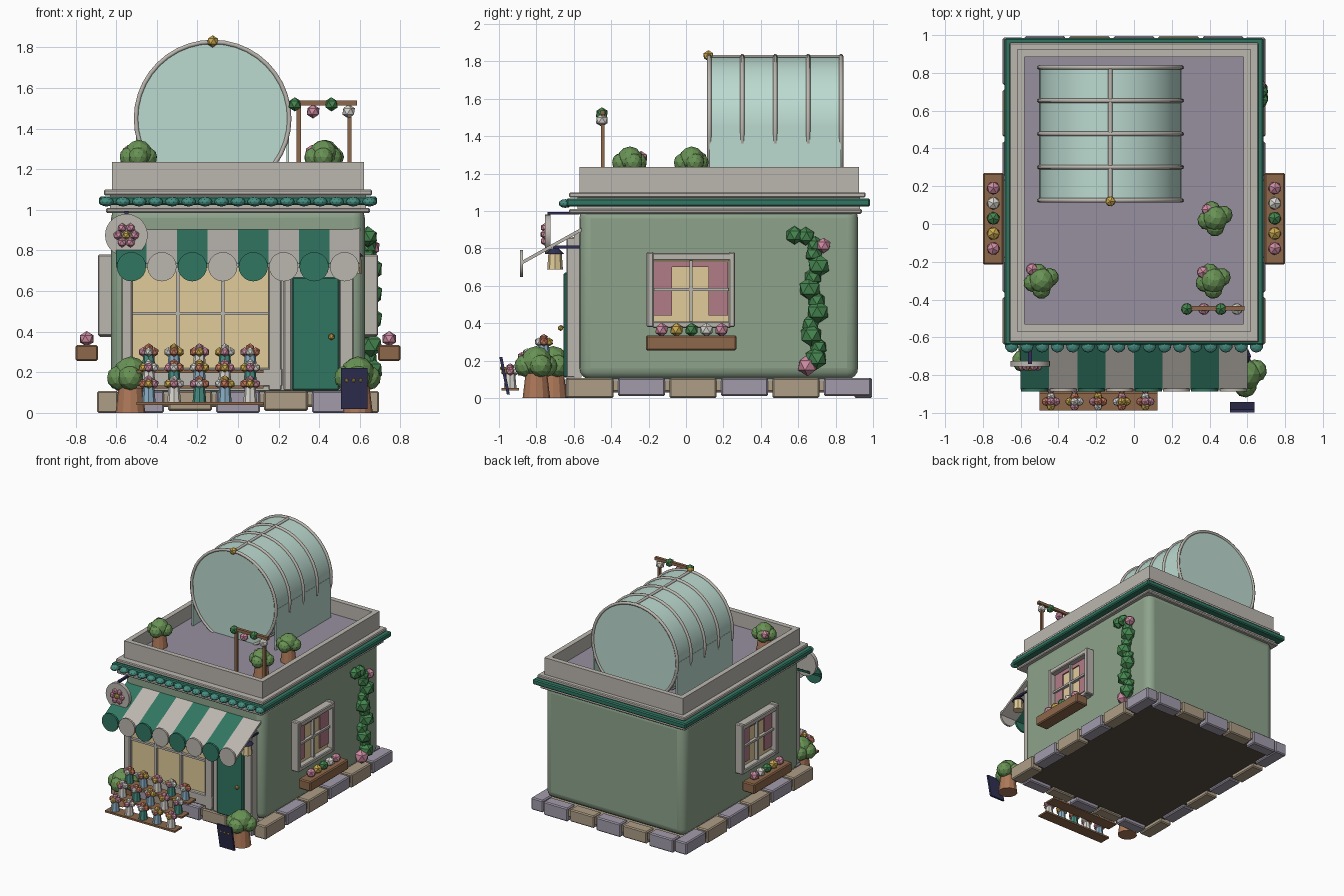
import bpy, bmesh, math, random
from mathutils import Matrix, Vector

if "Cube" in bpy.data.objects:
    bpy.data.objects.remove(bpy.data.objects["Cube"])
random.seed(4)

COL = dict(wall=(.27, .37, .26), trim=(.50, .47, .43), teal=(.03, .18, .12), bead=(.06, .27, .22), tan=(.42, .34, .24),
           slate=(.36, .33, .41), under=(.10, .08, .06), roof=(.31, .28, .35), glass=(.50, .70, .63), wood=(.27, .14, .07),
           gold=(.60, .40, .08), leaf=(.14, .29, .09), ivy=(.06, .24, .08), pink=(.62, .26, .36), white=(.70, .68, .63),
           terra=(.42, .19, .10), navy=(.03, .03, .09), cream=(.75, .60, .32), blue=(.25, .42, .55), red=(.60, .20, .12),
           curtain=(.45, .20, .24))
MATS = {}

def material(col):
    if col not in MATS:
        MATS[col] = bpy.data.materials.new(col)
        MATS[col].diffuse_color = (*COL[col], 1)
    return MATS[col]

def finish(name, bm, col, bevel=0, smooth=False, segs=1):
    me = bpy.data.meshes.new(name)
    bmesh.ops.recalc_face_normals(bm, faces=bm.faces)
    bm.to_mesh(me)
    bm.free()
    ob = bpy.data.objects.new(name, me)
    bpy.context.collection.objects.link(ob)
    me.materials.append(material(col))
    if bevel:
        m = ob.modifiers.new("bevel", 'BEVEL')
        m.width, m.segments = bevel, segs
    if smooth:
        bpy.ops.object.select_all(action='DESELECT')
        ob.select_set(True)
        bpy.context.view_layer.objects.active = ob
        bpy.ops.object.shade_smooth_by_angle(angle=math.radians(40))
    return ob

def boxes(name, bounds, col, bevel=0, **kw):
    bm = bmesh.new()
    for x0, x1, y0, y1, z0, z1 in bounds:
        M = Matrix.Translation(((x0+x1)/2, (y0+y1)/2, (z0+z1)/2)) @ Matrix.Diagonal((abs(x1-x0), y1-y0, z1-z0, 1))
        bmesh.ops.create_cube(bm, size=1, matrix=M)
    return finish(name, bm, col, bevel, **kw)

def balls(name, items, col, sub=1, flat=1):
    bm = bmesh.new()
    for x, y, z, r in items:
        M = Matrix.Translation((x, y, z)) @ Matrix.Diagonal((1, 1, flat, 1)) @ Matrix.Rotation(random.random()*3, 4, 'Z')
        bmesh.ops.create_icosphere(bm, subdivisions=sub, radius=r, matrix=M)
    return finish(name, bm, col)

def cones(name, items, col, n=10, axis=None):
    # items: centre x, y, z, bottom radius, top radius, height
    bm = bmesh.new()
    R = Matrix.Rotation(math.pi/2, 4, axis) if axis else Matrix()
    for x, y, z, r1, r2, h in items:
        bmesh.ops.create_cone(bm, cap_ends=True, segments=n, radius1=r1, radius2=r2, depth=h,
                              matrix=Matrix.Translation((x, y, z)) @ R)
    return finish(name, bm, col, smooth=n > 12)

def prism(name, prof, x0, x1, col):
    # extrudes a (y, z) profile along x
    bm = bmesh.new()
    f = bm.faces.new([bm.verts.new((x0, y, z)) for y, z in prof])
    g = bmesh.ops.extrude_face_region(bm, geom=[f])
    bmesh.ops.translate(bm, vec=(x1-x0, 0, 0), verts=[v for v in g['geom'] if isinstance(v, bmesh.types.BMVert)])
    return finish(name, bm, col)

def tube(name, paths, r, col, cyclic=False):
    cu = bpy.data.curves.new(name, 'CURVE')
    cu.dimensions, cu.bevel_depth, cu.bevel_resolution, cu.use_fill_caps = '3D', r, 1, True
    for pts in paths:
        s = cu.splines.new('POLY')
        s.points.add(len(pts)-1)
        s.use_cyclic_u = cyclic
        for p, q in zip(s.points, pts):
            p.co = (*q, 1)
    ob = bpy.data.objects.new(name, cu)
    bpy.context.collection.objects.link(ob)
    cu.materials.append(material(col))

def potted_bush(name, x, y, z, s):
    cones(name+"_pot", [(x, y, z+.063*s, .07*s, .055*s, .126*s)], 'terra', 12)
    balls(name+"_leaves", [(x, y, z+.185*s, .08*s)] + [(x+.055*s*math.cos(a), y+.055*s*math.sin(a), z+.165*s, .058*s)
          for a in (.4, 2.0, 3.4, 4.7)], 'leaf', 2)

# Stone base: dark underside, core and alternating blocks
boxes("base_underside", [(-.63, .63, -.59, .93, .03, .08)], 'under')
boxes("base_core", [(-.68, .68, -.63, .98, .04, .095)], 'tan')
stones = {'tan': [], 'slate': []}
for i in range(6):
    y = -.65 + i*.275
    for s in (-1, 1):
        stones['tan' if i % 2 == 0 else 'slate'].append((s*.59, s*.695, y+.012, y+.263, .01*(i % 2), .108))
for i in range(5):
    x = -.59 + i*.236
    for y in (-.645, .90):
        stones['slate' if i % 2 == 0 else 'tan'].append((x+.01, x+.226, y, y+.095, .01*(i % 2), .108))
for c, b in stones.items():
    boxes("base_stones_"+c, b, c, .008)

# Body and cornice
boxes("walls", [(-.625, .625, -.57, .92, .10, 1.02)], 'wall', .06, smooth=True, segs=4)
boxes("cornice_lower", [(-.65, .65, -.625, .94, .985, 1.01)], 'trim', .006)
boxes("cornice_teal", [(-.685, .685, -.64, .985, 1.024, 1.066)], 'teal', .008)
boxes("cornice_upper", [(-.66, .66, -.625, .96, 1.072, 1.10)], 'trim', .006)
boxes("cornice_core", [(-.63, .63, -.58, .93, 1.0, 1.09)], 'trim')
balls("cornice_beads", [(-.648+i*.081, -.645, 1.04, .036) for i in range(17)], 'bead', 2, .65)

# Roof and parapet
boxes("roof_floor", [(-.6, .6, -.55, .90, 1.08, 1.125)], 'roof')
boxes("parapet", [(-.62, .62, -.57, -.53, 1.1, 1.235), (-.62, .62, .885, .925, 1.1, 1.235),
                  (-.62, -.58, -.53, .885, 1.1, 1.235), (.58, .62, -.53, .885, 1.1, 1.235)], 'trim')

# Barrel greenhouse: glass drum, upright side panes, ring ribs
cx, cz, R = -.125, 1.45, .375
cones("greenhouse_glass", [(cx, .478, cz, R, R, .705)], 'glass', 40, 'X')
boxes("greenhouse_side_panes", [(cx+s*(R-.012), cx+s*(R+.002), .125, .83, 1.12, cz) for s in (-1, 1)], 'glass')
ys = [.125+i*.176 for i in range(5)]
ring = [(cx+(R+.003)*math.cos(a*math.tau/40), cz+(R+.003)*math.sin(a*math.tau/40)) for a in range(40)]
tube("greenhouse_ribs", [[(x, y, z) for x, z in ring] for y in ys], .012, 'trim', True)
tube("greenhouse_ridge", [[(cx, .125, cz+R), (cx, .83, cz+R)]], .012, 'trim')
balls("greenhouse_finial", [(cx, .12, 1.83, .03)], 'gold')

# Roof garden
for i, (x, y, px, py) in enumerate([(-.49, -.30, -.54, -.24), (.43, .03, .39, .075), (.42, -.30, .365, -.255)]):
    potted_bush(f"roof_bush_{i}", x, y, 1.12, .85)
    balls(f"roof_bush_flower_{i}", [(px, py, 1.285, .036)], 'pink')
boxes("garland_frame", [(.288, .310, -.455, -.435, 1.12, 1.53), (.54, .56, -.455, -.435, 1.12, 1.53),
                        (.265, .585, -.457, -.433, 1.515, 1.538)], 'wood')
balls("garland_green", [(.28, -.45, 1.52, .035), (.46, -.45, 1.52, .035)], 'ivy')
balls("garland_pink", [(.37, -.45, 1.485, .035)], 'pink')
balls("garland_white", [(.545, -.45, 1.485, .035)], 'white')

# Shopfront: surround, window with glazing bars, door
boxes("shopfront_panel", [(-.57, .57, -.60, -.56, .11, .88)], 'trim')
boxes("shop_window_glass", [(-.52, .15, -.61, -.59, .22, .84)], 'cream')
boxes("shopfront_frame", [(-.575, -.52, -.64, -.58, .11, .84), (.15, .215, -.64, -.58, .11, .84),
                          (.50, .57, -.64, -.58, .11, .84), (.225, .265, -.64, -.58, .11, .84),
                          (-.57, .22, -.64, -.58, .13, .22), (-.575, .57, -.64, -.58, .80, .86)], 'trim', .006)
boxes("shop_window_bars", [(x-.008, x+.008, -.63, -.60, .2, .84) for x in (-.297, -.075)]
      + [(-.52, .15, -.63, -.60, .482, .498)], 'trim')
boxes("door", [(.265, .50, -.655, -.59, .11, .67)], 'teal', .008)
balls("door_knob", [(.46, -.67, .375, .017)], 'gold')

# Striped awning with scalloped edge
for i in range(8):
    x = -.60 + i*.15
    c = 'trim' if i % 2 else 'teal'
    prism(f"awning_stripe_{i}", [(-.56, .91), (-.875, .735), (-.875, .715), (-.56, .89)], x, x+.15, c)
    cones(f"awning_scallop_{i}", [(x+.075, -.88, .72, .072, .072, .016)], c, 20, 'X')

# Round flower sign on a bracket
sx, sy, sz = -.55, -.74, .875
cones("sign_disc", [(sx, sy, sz, .105, .105, .03)], 'trim', 28, 'X')
balls("sign_petals", [(sx+.042*math.cos(a*math.tau/6), sy-.015, sz+.042*math.sin(a*math.tau/6), .024)
                      for a in range(6)], 'pink')
balls("sign_flower_centre", [(sx, sy-.02, sz, .022)], 'gold')
boxes("sign_bracket", [(sx-.01, sx+.01, -.74, -.57, .98, .995)], 'navy')

# Wall lantern
boxes("lantern_arm", [(.56, .58, -.71, -.56, .80, .815), (.564, .576, -.706, -.694, .78, .815)], 'navy')
cones("lantern_cap", [(.57, -.70, .785, .05, .02, .03)], 'navy', 8)
cones("lantern_shade", [(.57, -.70, .73, .042, .036, .085)], 'cream', 8)

# Tiered flower stand
tiers = [(-.94, .04), (-.85, .12), (-.76, .197)]
boxes("stand_shelves", [(-.50, .125, y-.047, y+.047, z, z+.014) for y, z in tiers], 'wood')
vases = {'blue': [], 'white': [], 'bead': []}
blooms = {'pink': [], 'white': [], 'red': [], 'gold': []}
for k, (y, z) in enumerate(tiers):
    for i in range(5):
        x = -.44 + i*.125
        vases[list(vases)[(i+k) % 3]].append((x, y, z+.05, .034, .027, .075))
        for j in range(5):
            a = j*math.tau/4
            d = .027 if j < 4 else 0
            blooms[list(blooms)[(i+j+k) % 4]].append((x+d*math.cos(a), y+d*math.sin(a), z+(.103 if d else .122), .024))
for c in vases:
    cones("vases_"+c, vases[c], c, 8)
for c in blooms:
    balls("blooms_"+c, blooms[c], c)

# Entrance bushes and chalkboard
potted_bush("left_bush", -.53, -.71, 0, 1.05)
potted_bush("right_bush", .59, -.80, 0, 1.05)
prism("chalkboard", [(-.958, .02), (-.942, .02), (-.982, .22), (-.998, .22)], .507, .637, 'navy')
balls("chalkboard_dots", [(x, -.987, .16, .01) for x in (.535, .57, .605)], 'gold')

# Side windows with curtains and flower boxes, both sides
for s, side in ((1, "right"), (-1, "left")):
    def B(n, lst, c, bev=0):
        boxes(f"{side}_window_{n}", [(s*a, s*b, *r) for a, b, *r in lst], c, bev)
    B("pane", [(.60, .64, -.18, .24, .39, .76)], 'cream')
    B("curtains", [(.63, .65, -.17, -.075, .44, .73), (.63, .65, .12, .225, .44, .73),
                   (.63, .65, -.17, .225, .70, .73)], 'curtain')
    B("frame", [(.60, .69, -.21, -.172, .38, .78), (.60, .69, .228, .262, .38, .78),
                (.60, .69, -.18, .24, .735, .775), (.60, .685, -.18, .24, .375, .41)], 'trim', .006)
    B("bars", [(.63, .665, .018, .036, .4, .75), (.63, .665, -.18, .24, .572, .588)], 'trim')
    B("flower_box", [(.69, .80, -.215, .27, .255, .335)], 'wood', .008)
    for i, c in enumerate(('pink', 'gold', 'ivy', 'white', 'pink')):
        balls(f"{side}_box_flower_{i}", [(s*.745, -.13+i*.08, .365, .038)], c)

# Climbing vine on the right wall
vine = [(.64, .58, .87, .05), (.64, .64, .865, .05), (.64, .69, .82, .045)]
vine += [(.64+.015*(i % 2), .685+.025*math.sin(i*1.7), .77-i*.062, .05+.012*(i % 2)) for i in range(10)]
balls("vine_leaves", vine, 'ivy')
balls("vine_flowers", [(.66, .735, .815, .042), (.65, .65, .175, .058)], 'pink')

for m in bpy.data.materials:
    if m.users and not m.is_grease_pencil:
        m.use_nodes = True
        m.node_tree.nodes["Principled BSDF"].inputs["Base Color"].default_value = m.diffuse_color
